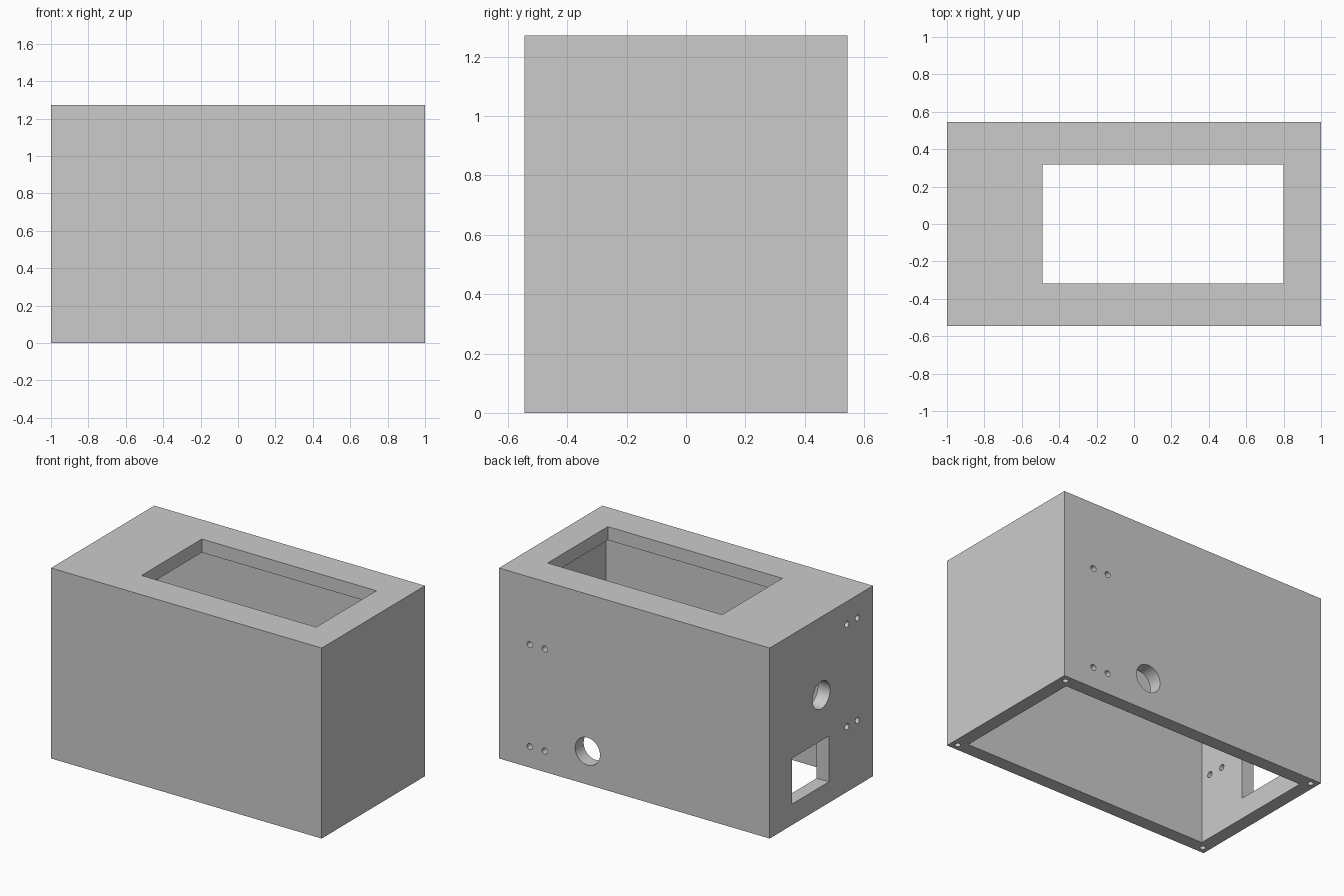
import bpy
from math import pi

if "Cube" in bpy.data.objects:
    bpy.data.objects.remove(bpy.data.objects["Cube"])

W, D, H, T = 2.0, 1.09, 1.272, 0.09   # outer size and wall thickness


def box(name, lo, hi):
    bpy.ops.mesh.primitive_cube_add(size=1, location=[(a + b) / 2 for a, b in zip(lo, hi)])
    o = bpy.context.object
    o.name = name
    o.scale = [b - a for a, b in zip(lo, hi)]
    bpy.ops.object.transform_apply(location=True, rotation=True, scale=True)
    return o


def rod(r, length, loc, axis):
    rot = {'x': (0, pi / 2, 0), 'y': (pi / 2, 0, 0), 'z': (0, 0, 0)}[axis]
    bpy.ops.mesh.primitive_cylinder_add(vertices=32, radius=r, depth=length, location=loc, rotation=rot)
    return bpy.context.object


def cut(body, cutter):
    m = body.modifiers.new("cut", 'BOOLEAN')
    m.operation, m.solver, m.object = 'DIFFERENCE', 'EXACT', cutter
    bpy.context.view_layer.objects.active = body
    bpy.ops.object.modifier_apply(modifier=m.name)
    bpy.data.objects.remove(cutter)


# Hollow housing, open underneath
body = box("housing", (-W / 2, -D / 2, 0), (W / 2, D / 2, H))
cut(body, box("cavity", (-W / 2 + T, -D / 2 + T, -0.1), (W / 2 - T, D / 2 - T, H - T)))

# Display window in the top, socket window in the left wall
cut(body, box("top_window", (-0.49, -0.318, H - 0.2), (0.80, 0.318, H + 0.1)))
cut(body, box("side_window", (-1.1, -0.08, 0.14), (-0.8, 0.312, 0.446)))

# Large cable holes in the back and left walls
cut(body, rod(0.092, 0.3, (0.346, D / 2, 0.222), 'y'))
cut(body, rod(0.092, 0.3, (-1, 0, 0.75), 'x'))

# Pairs of small mounting holes
for x in (0.662, 0.773):
    for z in (0.14, 0.822):
        cut(body, rod(0.02, 0.3, (x, D / 2, z), 'y'))
for y in (-0.27, -0.381):
    for z in (0.436, 1.12):
        cut(body, rod(0.02, 0.3, (-1, y, z), 'x'))

# Blind screw holes in the bottom rim corners
for sx in (-1, 1):
    for sy in (-1, 1):
        cut(body, rod(0.018, 0.36, (sx * (W / 2 - T / 2), sy * (D / 2 - T / 2), 0), 'z'))

bpy.ops.object.select_all(action='DESELECT')
body.select_set(True)
bpy.context.view_layer.objects.active = body
bpy.ops.object.shade_smooth_by_angle()
